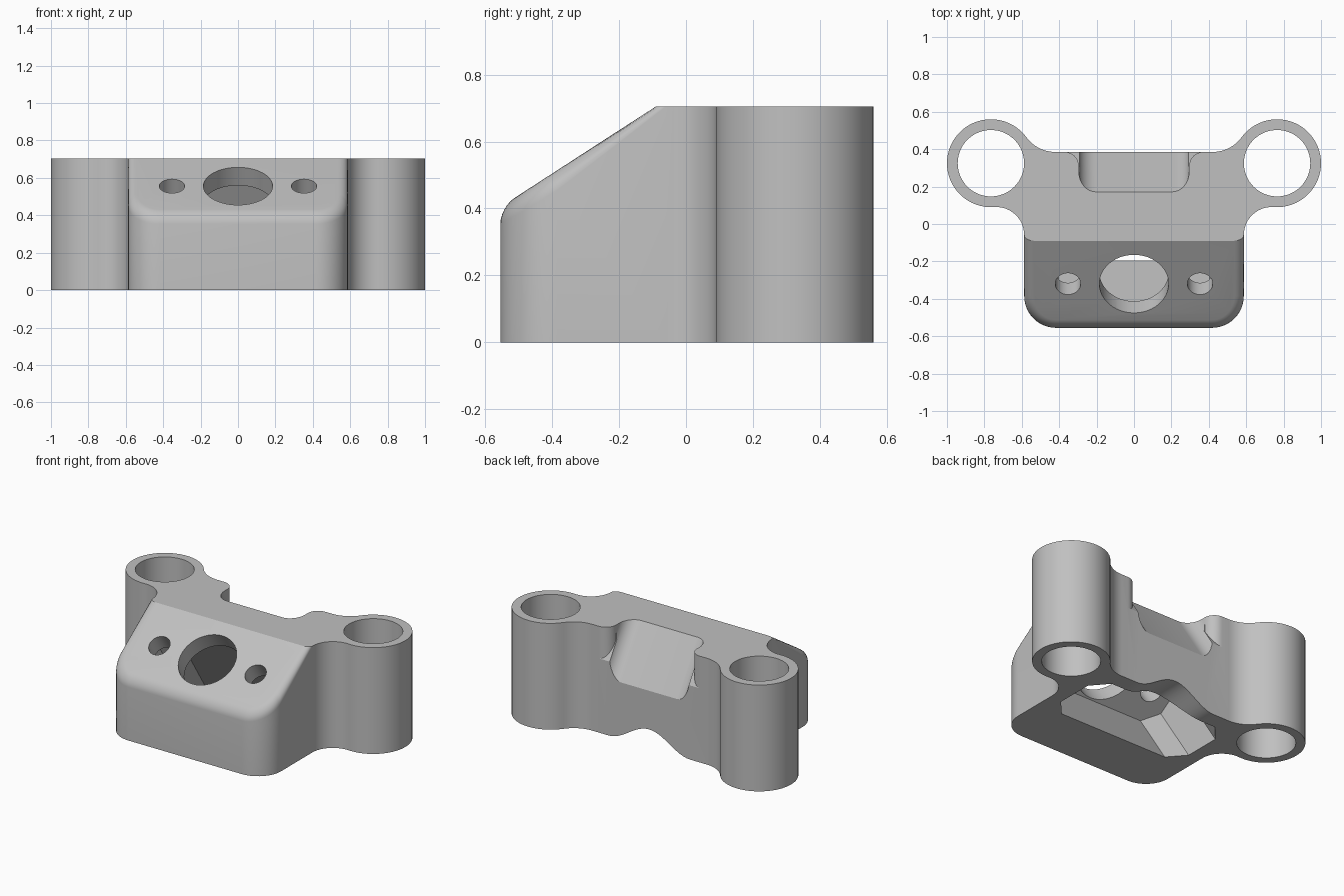
import bpy, bmesh
from math import sin, cos, pi, radians, atan2, hypot, sqrt
from mathutils import Matrix, Vector

cube = bpy.data.objects.get("Cube")
if cube:
    bpy.data.objects.remove(cube, do_unlink=True)

HEIGHT = 0.705
RING = Vector((0.765, 0.325))
RING_R, BORE_R = 0.235, 0.1775
SIDE, FRONT, BACK = 0.587, -0.555, 0.385
TILT = radians(32.9)

# Frame lying on the sloped face, centred on the large hole
slope = Matrix.Translation((0, -0.32, 0.556)) @ Matrix.Rotation(TILT, 4, 'X')
upright = Matrix.Identity(4)
along_y = Matrix.Rotation(pi / 2, 4, 'X')

plastic = bpy.data.materials.new("light grey")
plastic.use_nodes = True
grey = (0.53, 0.53, 0.53, 1)
plastic.diffuse_color = grey
plastic.node_tree.nodes["Principled BSDF"].inputs["Base Color"].default_value = grey


def arc(cx, cy, r, a0, a1, n):
    return [(cx + r * cos(a0 + (a1 - a0) * i / n), cy + r * sin(a0 + (a1 - a0) * i / n))
            for i in range(n + 1)]


def mirrored(half):
    return half + [(-x, y) for x, y in reversed(half)]


def prism_mesh(points, frame, low, high):
    bm = bmesh.new()
    face = bm.faces.new([bm.verts.new((x, y, low)) for x, y in points])
    top = bmesh.ops.extrude_face_region(bm, geom=[face])["geom"]
    bmesh.ops.translate(bm, vec=(0, 0, high - low),
                        verts=[g for g in top if isinstance(g, bmesh.types.BMVert)])
    bmesh.ops.transform(bm, matrix=frame, verts=bm.verts)
    bmesh.ops.recalc_face_normals(bm, faces=bm.faces)
    return bm


def to_object(name, bm):
    mesh = bpy.data.meshes.new(name)
    bm.to_mesh(mesh)
    bm.free()
    obj = bpy.data.objects.new(name, mesh)
    bpy.context.collection.objects.link(obj)
    return obj


def cut(target, name, bm):
    cutter = to_object(name, bm)
    cutter.hide_render = True
    mod = target.modifiers.new(name, 'BOOLEAN')
    mod.operation, mod.solver, mod.object = 'DIFFERENCE', 'EXACT', cutter
    bpy.context.view_layer.update()
    result = bpy.data.meshes.new_from_object(
        target.evaluated_get(bpy.context.evaluated_depsgraph_get()))
    target.modifiers.clear()
    target.data = result
    bpy.data.objects.remove(cutter, do_unlink=True)


# Footprint: rounded front corner, fillet, ring lobe, fillet to the back
corner = 0.17
f1 = 0.15
c1 = Vector((SIDE + f1, 0))
c1.y = RING.y - sqrt((RING_R + f1) ** 2 - (c1.x - RING.x) ** 2)
f2 = 0.1925
c2 = Vector((0.42, BACK + f2))
d1, d2 = c1 - RING, c2 - RING
a1, a2 = atan2(d1.y, d1.x), atan2(d2.y, d2.x)
half = arc(SIDE - corner, FRONT + corner, corner, -pi / 2, 0, 12)
half += arc(c1.x, c1.y, f1, pi, a1 + pi, 12)
half += arc(RING.x, RING.y, RING_R, a1, a2, 40)[1:]
half += arc(c2.x, c2.y, f2, a2 - pi, -pi / 2, 10)[1:]
bm = prism_mesh(mirrored(half), upright, 0, HEIGHT)

# Slice off the sloped front and round its rim
normal = slope.to_3x3() @ Vector((0, 0, 1))
sliced = bmesh.ops.bisect_plane(bm, geom=bm.verts[:] + bm.edges[:] + bm.faces[:],
                                plane_co=slope.translation, plane_no=normal,
                                clear_outer=True)
rim = [g for g in sliced["geom_cut"] if isinstance(g, bmesh.types.BMEdge)]
bmesh.ops.holes_fill(bm, edges=rim, sides=0)
bmesh.ops.recalc_face_normals(bm, faces=bm.faces)
rim = [e for e in bm.edges if any(f.normal.dot(normal) > 0.999 for f in e.link_faces)
       and not all(v.co.z > HEIGHT - 0.003 for v in e.verts)]
bmesh.ops.bevel(bm, geom=rim, offset=0.05, segments=6, profile=0.5,
                affect='EDGES', clamp_overlap=False)
bracket = to_object("bracket_body", bm)

# Ring bores
for side in (-1, 1):
    cut(bracket, "ring_bore",
        prism_mesh(arc(side * RING.x, RING.y, BORE_R, 0, 2 * pi, 64)[:-1], upright, -0.1, 1))

# Pocket behind the sloped face, open below
pocket = mirrored([(0.405, -0.197), (0.5, -0.105), (0.5, 0.105), (0.405, 0.197)])
cut(bracket, "pocket", prism_mesh(pocket, slope, -1.1, -0.115))

# Large hole and two small holes through the sloped face
for x, r in ((0, 0.185), (-0.353, 0.068), (0.353, 0.068)):
    cut(bracket, "face_hole",
        prism_mesh(arc(x, 0, r, 0, 2 * pi, 48)[:-1], slope, -0.2, 0.15))

# Back recess with rounded inner corners, running square to the slope
floor, width, r = 0.494, 0.295, 0.09
recess = mirrored(arc(width - r, floor + r, r, -pi / 2, 0, 8) + [(width, 1.1)])
cut(bracket, "back_recess", prism_mesh(recess, slope, -1, 1))

# Flared mouth of the recess, kept above the recess floor
flare = 0.075
mouth = mirrored([(width - 0.01, BACK - flare)]
                 + arc(width + flare, BACK - flare, flare, pi, pi / 2, 8)
                 + [(width + flare, BACK + 0.1)])
bm = prism_mesh(mouth, upright, 0.1, 0.9)
low = slope @ Vector((0, floor + r * 0.7, 0))
part = bmesh.ops.bisect_plane(bm, geom=bm.verts[:] + bm.edges[:] + bm.faces[:], plane_co=low,
                              plane_no=slope.to_3x3() @ Vector((0, 1, 0)), clear_inner=True)
bmesh.ops.holes_fill(bm, edges=[g for g in part["geom_cut"]
                                if isinstance(g, bmesh.types.BMEdge)], sides=0)
bmesh.ops.recalc_face_normals(bm, faces=bm.faces)
cut(bracket, "recess_mouth", bm)

# Bell-shaped cable exit under the back wall
steps = 24
bell = [(0.3 - 0.6 * i / steps, 0.06 - 0.06 * cos(2 * pi * i / steps)) for i in range(steps + 1)]
bell = [(0.3, -0.1)] + bell + [(-0.3, -0.1)]
cut(bracket, "cable_exit", prism_mesh(bell, along_y, -0.5, -0.15))

# Finish
bracket.data.materials.clear()
bracket.data.materials.append(plastic)
for poly in bracket.data.polygons:
    poly.material_index = 0
bpy.ops.object.select_all(action='DESELECT')
bracket.select_set(True)
bpy.context.view_layer.objects.active = bracket
bpy.ops.object.shade_smooth_by_angle(angle=radians(30))
